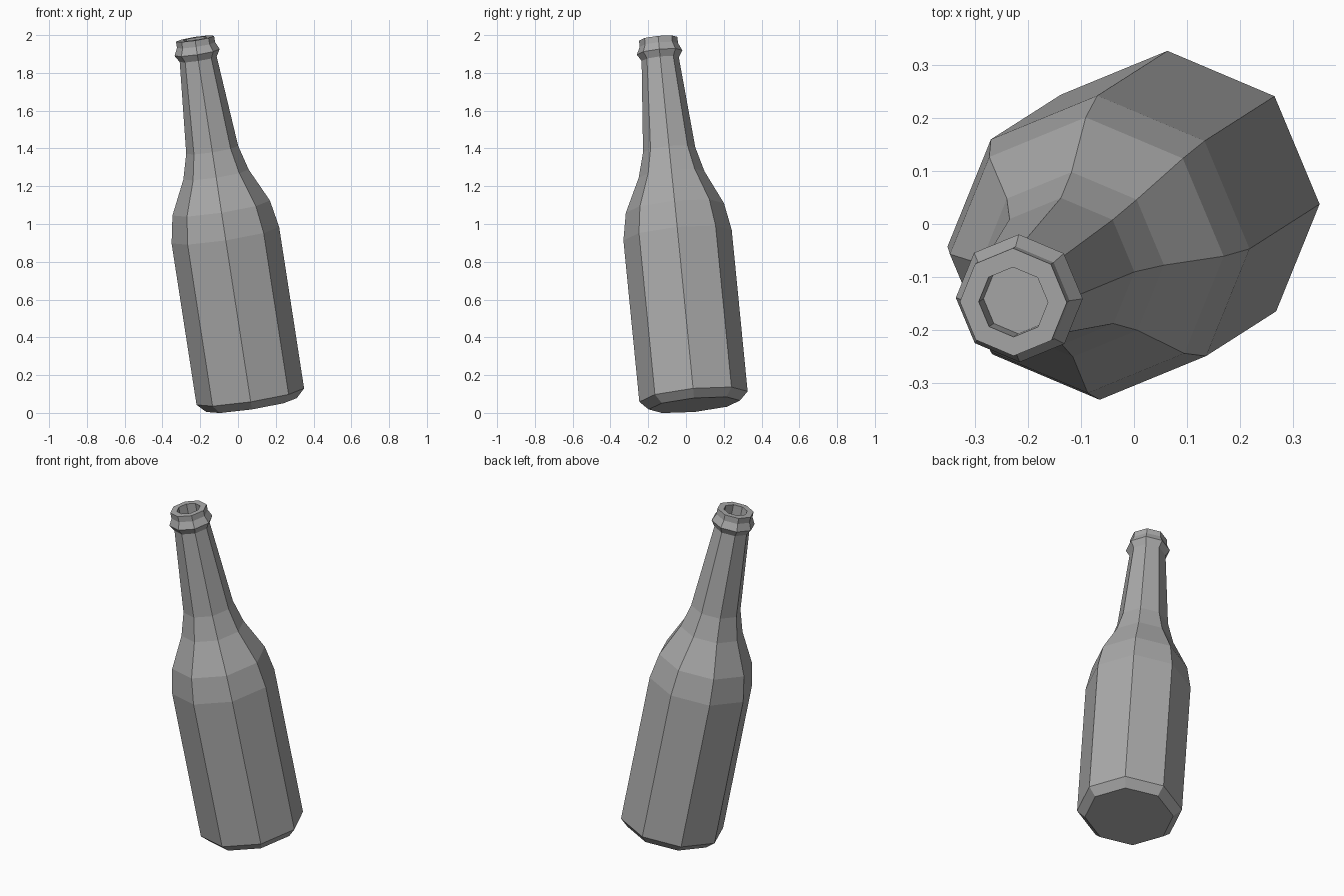
import bpy, bmesh
from math import cos, sin, tau
from mathutils import Vector

cube = bpy.data.objects.get("Cube")
if cube:
    bpy.data.objects.remove(cube, do_unlink=True)

SIDES = 8

# Plain grey glass
grey = bpy.data.materials.new("grey")
grey.use_nodes = True
colour = (0.4, 0.4, 0.4, 1)
grey.diffuse_color = colour
grey.node_tree.nodes["Principled BSDF"].inputs["Base Color"].default_value = colour

# Profile from base to mouth: radius, distance along the axis
profile = [
    (0.243, 0.0),      # base
    (0.288, 0.045),    # base bevel
    (0.288, 0.914),    # body top
    (0.261, 1.06),     # shoulder
    (0.175, 1.24),
    (0.139, 1.373),    # neck foot
    (0.099, 1.861),    # neck top
    (0.121, 1.897),    # collar
    (0.102, 1.937),
    (0.102, 1.971),    # rim
    (0.066, 1.971),    # mouth edge
    (0.066, 1.911),    # mouth floor
]


def lathe(name, points, material):
    """Octagonal rings joined by flat quads, closed at both ends."""
    bm = bmesh.new()
    rings = [[bm.verts.new((r * cos(tau * i / SIDES), r * sin(tau * i / SIDES), z))
              for i in range(SIDES)] for r, z in points]
    for low, high in zip(rings, rings[1:]):
        for i in range(SIDES):
            j = (i + 1) % SIDES
            bm.faces.new((low[i], low[j], high[j], high[i]))
    bm.faces.new(rings[0][::-1])
    bm.faces.new(rings[-1])
    mesh = bpy.data.meshes.new(name)
    bm.to_mesh(mesh)
    bm.free()
    mesh.materials.append(material)
    obj = bpy.data.objects.new(name, mesh)
    bpy.context.collection.objects.link(obj)
    return obj


# Leaning bottle, balanced on the edge of its base
bottle = lathe("bottle", profile, grey)
axis = Vector((-0.152, -0.097, 0.984)).normalized()
bottle.rotation_mode = 'QUATERNION'
bottle.rotation_quaternion = Vector((0, 0, 1)).rotation_difference(axis)
bottle.location = (0.072, 0.044, 0.042)
